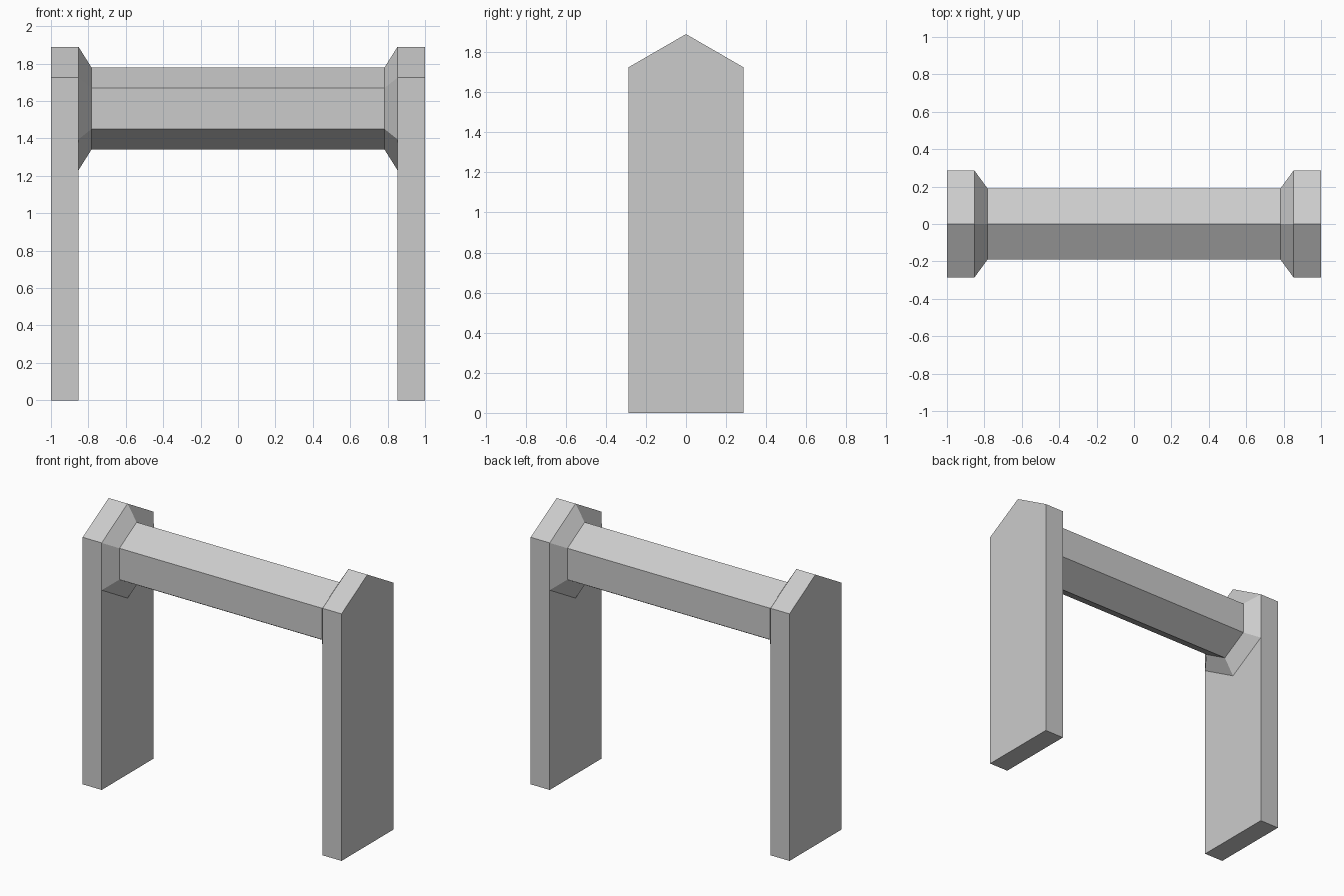
import bpy, bmesh
from math import sin, cos, radians

cube = bpy.data.objects.get("Cube")
if cube:
    bpy.data.objects.remove(cube, do_unlink=True)

grey = bpy.data.materials.new("plain grey")
grey.use_nodes = True
colour = (0.6, 0.6, 0.6, 1)
grey.diffuse_color = colour
grey.node_tree.nodes["Principled BSDF"].inputs["Base Color"].default_value = colour

AXIS_Z = 1.56      # height of the beam's centre line
BIG, SMALL = 0.33, 0.219
INNER, FLARE = 0.853, 0.783


def hexagon(radius):
    """Point-up hexagon in the y-z plane, starting at the top."""
    return [(radius * sin(radians(a)), AXIS_Z + radius * cos(radians(a)))
            for a in range(0, 360, 60)]


def loft(name, sections):
    """Join equal cross-sections, each (x, yz points), into a capped solid."""
    bm = bmesh.new()
    rings = [[bm.verts.new((x, y, z)) for y, z in pts] for x, pts in sections]
    for a, b in zip(rings, rings[1:]):
        for i in range(len(a)):
            j = (i + 1) % len(a)
            bm.faces.new((a[i], a[j], b[j], b[i]))
    bm.faces.new(rings[0])
    bm.faces.new(rings[-1])
    bmesh.ops.recalc_face_normals(bm, faces=bm.faces)
    mesh = bpy.data.meshes.new(name)
    bm.to_mesh(mesh)
    bm.free()
    mesh.materials.append(grey)
    obj = bpy.data.objects.new(name, mesh)
    bpy.context.collection.objects.link(obj)


# Hexagonal crossbeam, flaring at each end to meet the posts
loft("crossbeam", [(-INNER, hexagon(BIG)), (-FLARE, hexagon(SMALL)),
                   (FLARE, hexagon(SMALL)), (INNER, hexagon(BIG))])

# Posts: flat slabs whose gabled tops follow the flared hexagon
top, right_shoulder, left_shoulder = (hexagon(BIG)[i] for i in (0, 1, 5))
gable = [top, right_shoulder, (right_shoulder[0], 0), (left_shoulder[0], 0), left_shoulder]
for name, side in (("left_post", 1), ("right_post", -1)):
    loft(name, [(side * INNER, gable), (side, gable)])
